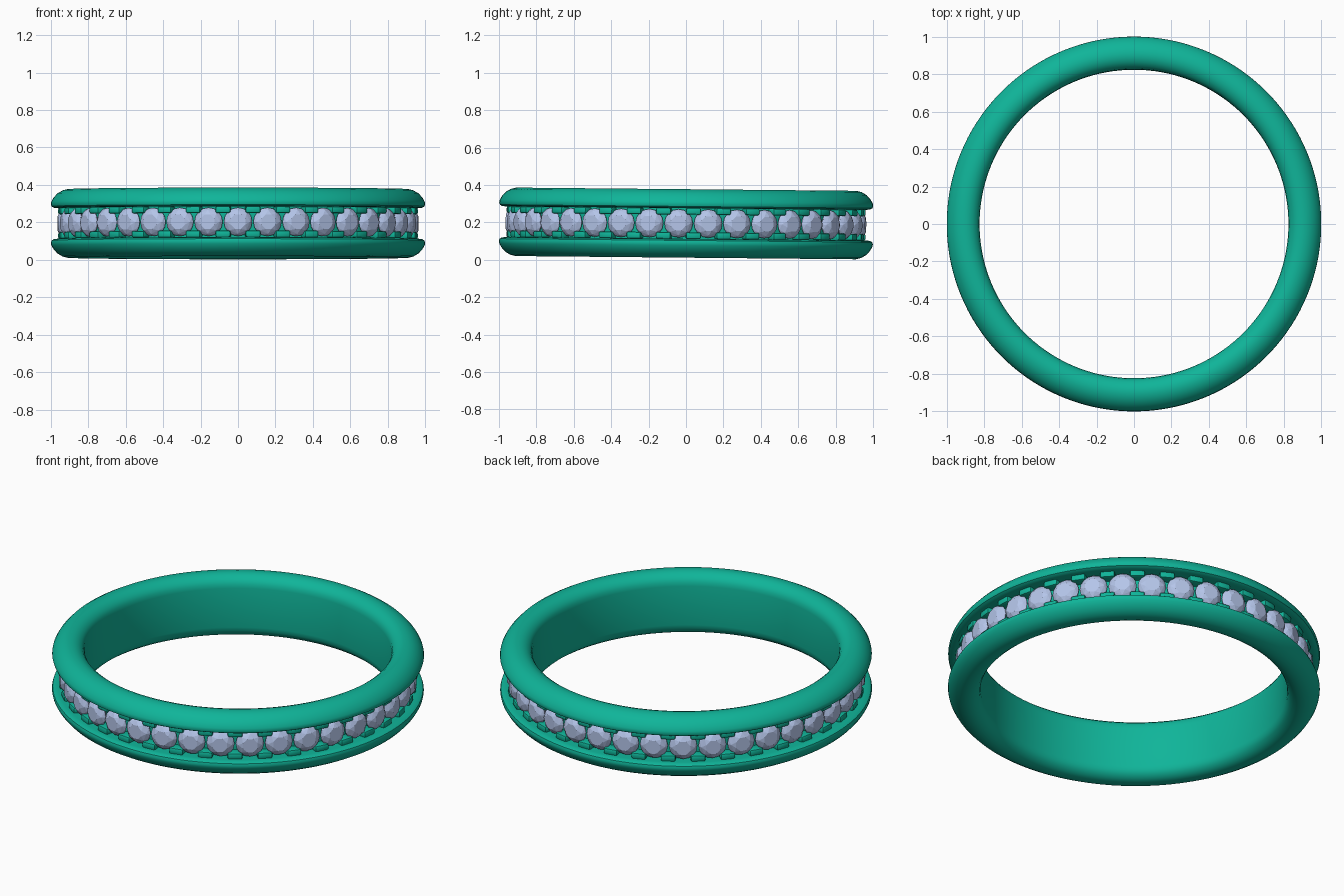
import bpy, bmesh, math
from mathutils import Matrix, Vector

if "Cube" in bpy.data.objects:
    bpy.data.objects.remove(bpy.data.objects["Cube"])

GEMS = 37
# the whole ring leans very slightly towards the back
TILT = Matrix.Translation((0, 0, 0.194)) @ Matrix.Rotation(-0.0095, 4, 'X')


def material(name, color):
    m = bpy.data.materials.new(name)
    m.diffuse_color = (*color, 1)
    m.use_nodes = True
    m.node_tree.nodes["Principled BSDF"].inputs["Base Color"].default_value = m.diffuse_color
    return m


def finish(bm, name, mat, smooth):
    bmesh.ops.recalc_face_normals(bm, faces=bm.faces)
    bm.transform(TILT)
    me = bpy.data.meshes.new(name)
    bm.to_mesh(me)
    bm.free()
    me.materials.append(mat)
    ob = bpy.data.objects.new(name, me)
    bpy.context.collection.objects.link(ob)
    if smooth:
        bpy.ops.object.select_all(action='DESELECT')
        ob.select_set(True)
        bpy.context.view_layer.objects.active = ob
        bpy.ops.object.shade_smooth_by_angle(angle=math.radians(40))
    return ob


def around(index):
    # local +Y points outward; index 0 sits at the front
    return Matrix.Rotation(math.pi + index * math.tau / GEMS, 4, 'Z')


def stamp(bm, part, matrix):
    # copy a small template mesh into bm
    me = bpy.data.meshes.new("template")
    part.to_mesh(me)
    me.transform(matrix)
    bm.from_mesh(me)
    bpy.data.meshes.remove(me)


green = material("green_metal", (0.005, 0.46, 0.32))
pale = material("pale_blue_stone", (0.46, 0.56, 0.82))

# band: channel profile (radius, height), mirrored and revolved
half = [(0.825, 0.115), (0.829, 0.138), (0.841, 0.158), (0.862, 0.174),
        (0.885, 0.182), (0.91, 0.183), (0.938, 0.176), (0.965, 0.160),
        (0.985, 0.138), (0.997, 0.117), (1.0, 0.103), (0.996, 0.091),
        (0.984, 0.084), (0.965, 0.082), (0.908, 0.082)]
profile = half + [(r, -z) for r, z in reversed(half)]
SEG = 144
bm = bmesh.new()
rings = []
for i in range(SEG):
    a = math.tau * i / SEG
    rings.append([bm.verts.new((r * math.cos(a), r * math.sin(a), z)) for r, z in profile])
n = len(profile)
for i in range(SEG):
    p, q = rings[i], rings[(i + 1) % SEG]
    for j in range(n):
        k = (j + 1) % n
        bm.faces.new((p[j], q[j], q[k], p[k]))
finish(bm, "band", green, True)

# stones: round cut with table, crown, girdle and pavilion
gem = bmesh.new()
for count, radius, depth, turn in ((8, 0.042, 0.964, 0.5), (8, 0.064, 0.951, 0),
                                   (16, 0.076, 0.934, 0), (16, 0.076, 0.928, 0),
                                   (8, 0.03, 0.89, 0)):
    for i in range(count):
        a = math.tau * (i + turn) / count
        gem.verts.new((radius * math.cos(a), depth, radius * math.sin(a)))
bmesh.ops.convex_hull(gem, input=gem.verts)
bm = bmesh.new()
for i in range(GEMS):
    stamp(bm, gem, around(i))
gem.free()
finish(bm, "stones", pale, False)

# prongs: rounded pads between the stones along both channel walls
pad = bmesh.new()
bmesh.ops.create_cube(pad, size=1)
pad.transform(Matrix.Diagonal((0.08, 0.07, 0.036, 1)))
bmesh.ops.bevel(pad, geom=pad.edges[:], offset=0.009, segments=2,
                affect='EDGES', profile=0.5)
bm = bmesh.new()
for i in range(GEMS):
    for z in (-0.065, 0.065):
        stamp(bm, pad, around(i + 0.5) @ Matrix.Translation((0, 0.925, z)))
pad.free()
finish(bm, "prongs", green, True)
